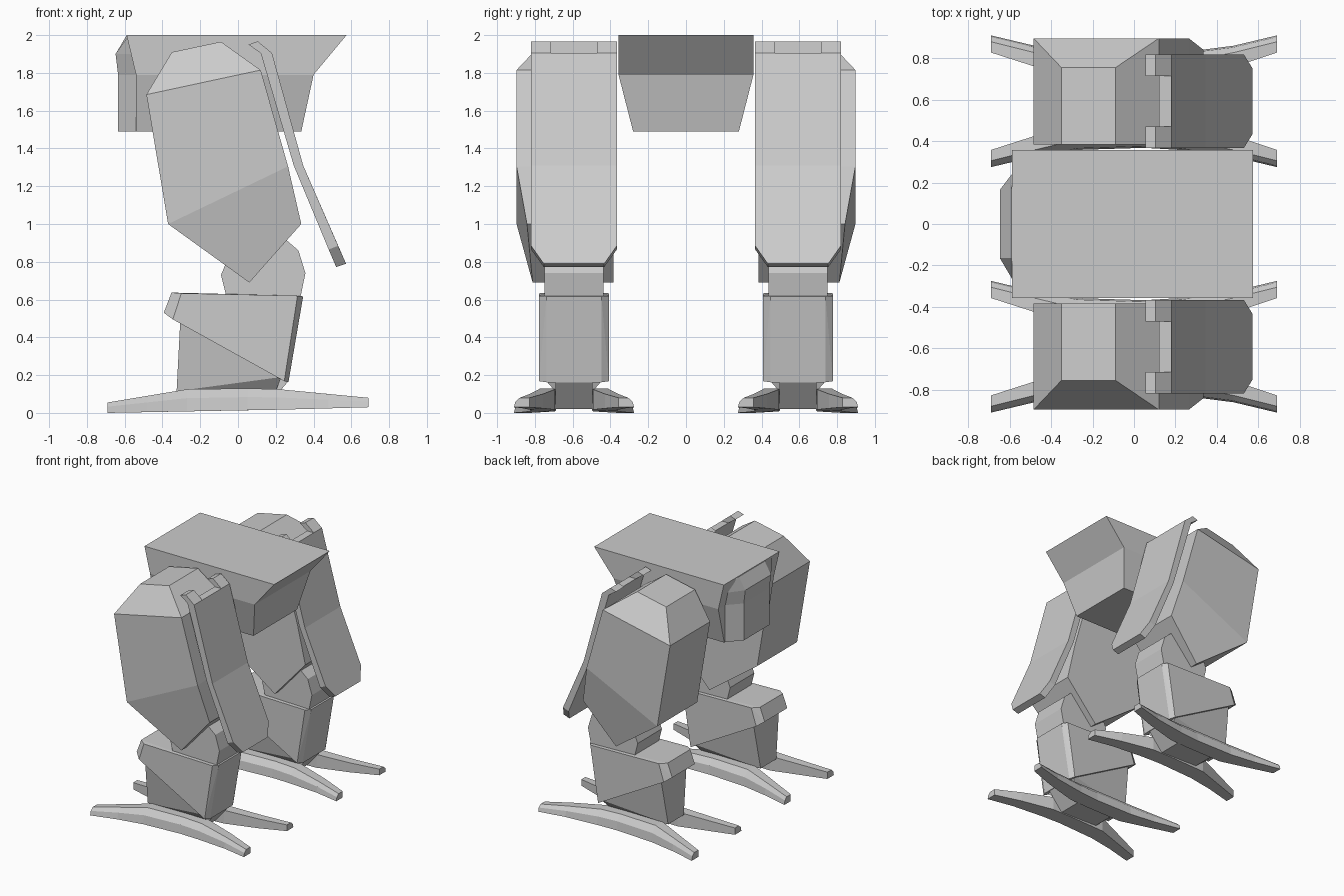
import bpy, bmesh

if "Cube" in bpy.data.objects:
    bpy.data.objects.remove(bpy.data.objects["Cube"])

LEG_Y = 0.593  # centre line of each lower leg


def make(name, lofts=(), hulls=(), mirror=True):
    """Object from lofted rings and / or convex hulls, mirrored to the other leg."""
    bm = bmesh.new()
    for rings in lofts:
        loops = [[bm.verts.new(p) for p in r] for r in rings]
        n = len(loops[0])
        for a, b in zip(loops, loops[1:]):
            for i in range(n):
                j = (i + 1) % n
                bm.faces.new((a[i], a[j], b[j], b[i]))
        bm.faces.new(loops[0])
        bm.faces.new(loops[-1][::-1])
    for pts in hulls:
        vs = [bm.verts.new(p) for p in pts]
        bmesh.ops.convex_hull(bm, input=vs)
    loose = [v for v in bm.verts if not v.link_faces]
    bmesh.ops.delete(bm, geom=loose, context='VERTS')
    bmesh.ops.dissolve_limit(bm, angle_limit=0.03, verts=bm.verts, edges=bm.edges)
    bmesh.ops.recalc_face_normals(bm, faces=bm.faces)
    me = bpy.data.meshes.new(name)
    bm.to_mesh(me)
    bm.free()
    ob = bpy.data.objects.new(name, me)
    bpy.context.collection.objects.link(ob)
    if mirror:
        m = ob.modifiers.new("other_leg", 'MIRROR')
        m.use_axis = (False, True, False)
    return ob


def side(profile, y):
    """x-z profile placed at a given y."""
    return [(x, y, z) for x, z in profile]


def slab(profile, half):
    return side(profile, LEG_Y - half) + side(profile, LEG_Y + half)


# Pelvis: three rectangles stacked in z
def rect(x0, x1, w, z):
    return [(x0, -w, z), (x1, -w, z), (x1, w, z), (x0, w, z)]

make("pelvis", lofts=[[rect(-.54, .335, .28, 1.49), rect(-.54, .40, .357, 1.79),
                       rect(-.59, .575, .357, 2.0)]], mirror=False)

# Rear block on the pelvis, with chamfered sides
def trapezoid(xb, xf, z):
    return [(xb, -.165, z), (xf, -.28, z), (xf, .28, z), (xb, .165, z)]

make("pelvis_rear_block", lofts=[[trapezoid(-.635, -.53, 1.49), trapezoid(-.635, -.53, 1.79),
                                  trapezoid(-.648, -.56, 1.9), trapezoid(-.592, -.58, 1.995)]],
     mirror=False)

# Thigh shell: flat inside, outside sloping in at the top and bottom
inner = [(-.485, 1.685), (-.35, 1.91), (-.09, 1.965), (.12, 1.815),
         (.265, 1.305), (.335, 1.0), (.06, .69), (-.37, 1.0)]
outer_y = [.897, .755, .755, .897, .897, .842, .812, .897]
make("thigh", hulls=[side(inner, .385) + [(x, y, z) for (x, z), y in zip(inner, outer_y)]])

# Front thigh plate with clipped lower corners
def plate_ring(xo, zo, xi, zi, half):
    return [(xo, LEG_Y - half, zo), (xo, LEG_Y + half, zo),
            (xi, LEG_Y + half, zi), (xi, LEG_Y - half, zi)]

make("thigh_plate", lofts=[[plate_ring(.18, 1.905, .12, 1.905, .227),
                            plate_ring(.345, 1.31, .295, 1.31, .227),
                            plate_ring(.53, .885, .48, .865, .227),
                            plate_ring(.572, .79, .52, .772, .16)]])

# Hooks at the top of the plate
hook = [(.055, 1.95), (.105, 1.967), (.18, 1.905), (.12, 1.905)]
make("plate_hook", hulls=[side(hook, LEG_Y + a) + side(hook, LEG_Y + b)
                          for a, b in ((-.227, -.122), (.122, .227))])

# Knee joint
knee = [(.1, 1.0), (.25, .92), (.32, .86), (.357, .74), (.33, .61),
        (-.06, .61), (-.09, .73), (-.04, .85)]
make("knee", hulls=[slab(knee, .155)])

# Shin guard: wedge with chamfered front and rear
cheek = [(-.30, .633), (.315, .62), (.245, .168), (-.345, .495), (-.31, .48)]
nose = [(.345, .617), (.267, .162), (-.352, .637), (-.393, .53)]
make("shin_guard", hulls=[slab(cheek, .185) + slab(nose, .145)])

# Lower shin, narrowing into the ankle
make("shin", hulls=[slab([(-.305, .5), (.26, .3), (.23, .19)], .165) +
                    slab([(-.325, .115), (.20, .115)], .1)])
make("ankle", hulls=[slab([(-.32, .13), (-.2, .03), (.14, .02), (.21, .13),
                           (.262, .162), (0, .3)], .097)])

# Foot: two splayed runners (x, inner, top ridge, outer, bottom z, top z)
stations = [(-.69, .235, .287, .318, 0, .055), (-.48, .165, .235, .268, .004, .09),
            (-.27, .1, .185, .235, .008, .125), (.05, .095, .18, .225, .014, .13),
            (.22, .1, .185, .235, .017, .125), (.48, .165, .235, .268, .024, .1),
            (.69, .235, .287, .318, .03, .08)]
runners = [[[(x, LEG_Y + s * a, zb), (x, LEG_Y + s * c, zb),
             (x, LEG_Y + s * (c - .008), zb + .6 * (zt - zb)),
             (x, LEG_Y + s * b, zt), (x, LEG_Y + s * a, zt)]
            for x, a, b, c, zb, zt in stations] for s in (-1, 1)]
make("foot_runners", lofts=runners)
